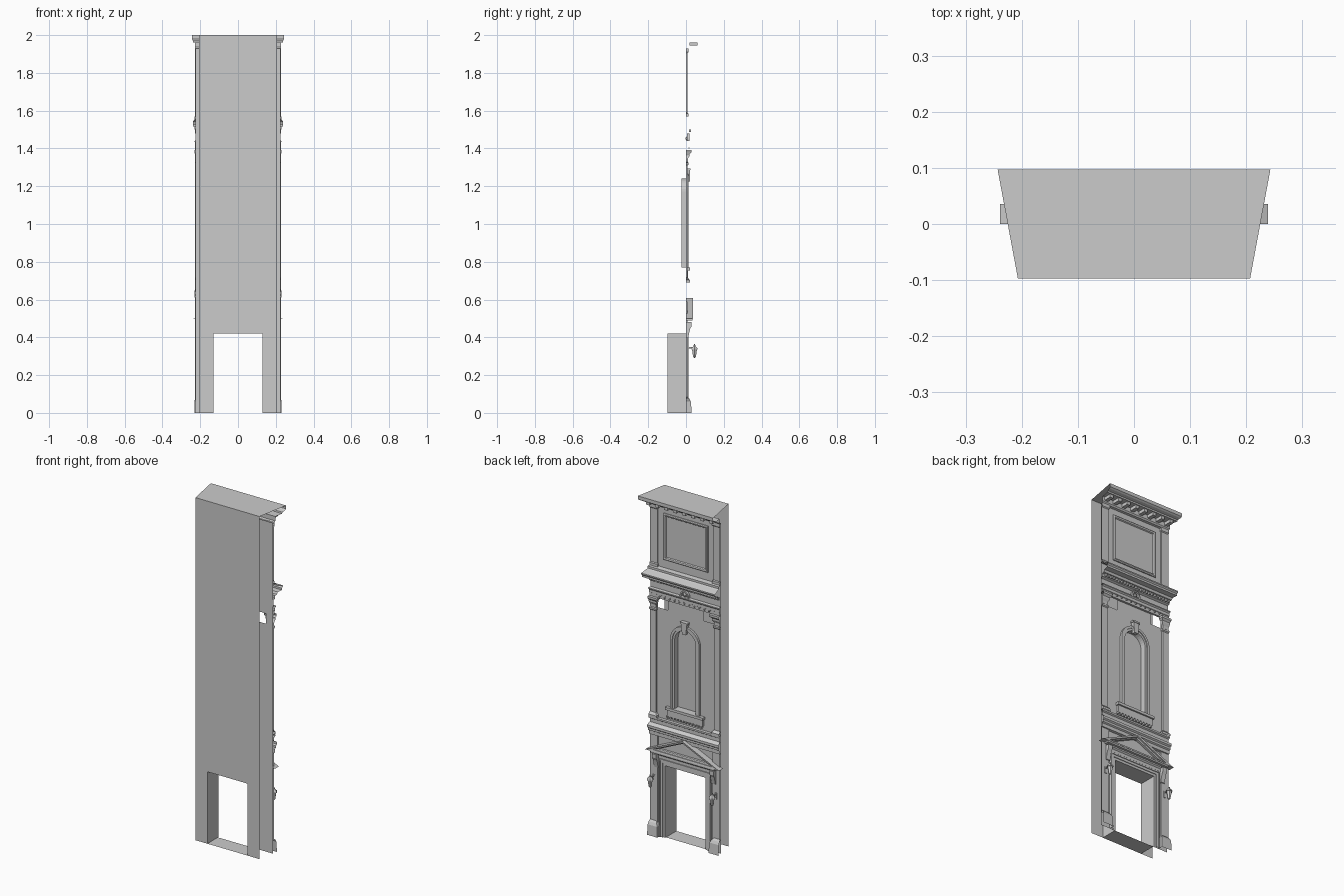
import bpy, bmesh, math
from mathutils import Vector

if "Cube" in bpy.data.objects:
    bpy.data.objects.remove(bpy.data.objects["Cube"])


def w(y):
    """Half width of the wedge-shaped bay at depth y."""
    return 0.225 + 0.186 * y


def mesh(name, verts, faces, mirror=False):
    bm = bmesh.new()
    for sx in ((1, -1) if mirror else (1,)):
        vs = [bm.verts.new((x * sx, y, z)) for x, y, z in verts]
        for f in faces:
            bm.faces.new([vs[i] for i in (f if sx > 0 else f[::-1])])
    bmesh.ops.remove_doubles(bm, verts=bm.verts[:], dist=1e-5)
    bmesh.ops.recalc_face_normals(bm, faces=bm.faces[:])
    if sum(f.normal.y * f.calc_area() for f in bm.faces) < -1e-6:
        bmesh.ops.reverse_faces(bm, faces=bm.faces[:])
    me = bpy.data.meshes.new(name)
    bm.to_mesh(me)
    bm.free()
    ob = bpy.data.objects.new(name, me)
    bpy.context.collection.objects.link(ob)
    return ob


def grid(name, rows, mirror=False, wrap=False):
    """Skin a list of equally long point rows."""
    n, k = len(rows), len(rows[0])
    faces = [(i * k + j, i * k + j + 1, (i + 1) % n * k + j + 1, (i + 1) % n * k + j)
             for i in range(n if wrap else n - 1) for j in range(k - 1)]
    return mesh(name, [p for r in rows for p in r], faces, mirror)


def run(name, prof, hw=None):
    """Horizontal moulding; open ends follow the wedge unless hw is given."""
    return grid(name, [[(-(hw or w(y)), y, z), (hw or w(y), y, z)] for y, z in prof])


def pilaster(name, xi, d0, prof):
    """Edge pilaster with mouldings returned on the inner side, both sides."""
    return grid(name, [[(xi - (y - d0), 0, z), (xi - (y - d0), y, z), (w(y), y, z)]
                       for y, z in prof], True)


def sweep(name, path, prof, closed=False):
    """Mitred sweep of (outward offset, y) along an xz path."""
    pts = [Vector(p) for p in path]
    n, rows = len(pts), []
    for i, p in enumerate(pts):
        a = pts[i - 1] if closed or i else None
        b = pts[(i + 1) % n] if closed or i < n - 1 else None
        ns = [Vector((-d.y, d.x)).normalized() for d in
              ([p - a] if a is not None else []) + ([b - p] if b is not None else [])]
        m = sum(ns, Vector((0, 0))).normalized()
        m /= m.dot(ns[0])
        rows.append([(p.x + m.x * o, y, p.y + m.y * o) for o, y in prof])
    return grid(name, rows, wrap=closed)


def boxes(name, items, mirror=False):
    """Blocks given as x0,x1,y0,y1,z0,z1."""
    vs, fs = [], []
    for x0, x1, y0, y1, z0, z1 in items:
        o = len(vs)
        vs += [(x, y, z) for x in (x0, x1) for y in (y0, y1) for z in (z0, z1)]
        fs += [tuple(o + i for i in f) for f in ((0, 1, 3, 2), (4, 6, 7, 5), (0, 4, 5, 1),
                                                 (2, 3, 7, 6), (0, 2, 6, 4), (1, 5, 7, 3))]
    return mesh(name, vs, fs, mirror)


def lathe(name, cx, cy, prof, sides=6, mirror=True):
    rows = [[(cx + r * math.cos(2 * math.pi * i / sides), cy + r * math.sin(2 * math.pi * i / sides), z)
             for r, z in prof] for i in range(sides)]
    return grid(name, rows, mirror, True)


def arch(r, z0, zs, seg=16):
    return [(-r, z0)] + [(-r * math.cos(math.pi * i / seg), zs + r * math.sin(math.pi * i / seg))
                         for i in range(seg + 1)] + [(r, z0)]


DX, DZ = 0.13, 0.42              # door opening
R, ZB, ZS = 0.068, 0.77, 1.172   # window niche
B = -0.097                       # back plane


def wall(name, y, rects):
    vs, fs = [], []
    for x0, x1, z0, z1 in rects:
        fs.append(tuple(range(len(vs), len(vs) + 4)))
        vs += [(x0, y, z0), (x1, y, z0), (x1, y, z1), (x0, y, z1)]
    return mesh(name, vs, fs, True)


# back plate and facade wall
W = w(0)
bp = wall("back_plate", B, [(DX, w(B), 0, DZ), (0, w(B), DZ, 2)])
bp.data.flip_normals()
wall("facade_wall", 0, [(DX, W, 0, DZ), (0, W, DZ, ZB), (0, W, ZS + R, 1.33),
                        (0, 0.115, 1.33, 1.39), (0.18, W, 1.33, 1.39), (0, W, 1.39, 1.93)])
half = [p for p in arch(R, ZB, ZS) if p[0] > -1e-6]
poly = half + [(W, ZB), (W, ZS + R)]
mesh("window_wall", [(x, 0, z) for x, z in poly], [tuple(range(len(poly)))], True)

# doorway
door = [(-DX, 0), (-DX, DZ), (DX, DZ), (DX, 0)]
sweep("door_reveal", door, [(0, B), (0, 0)], True)
sweep("door_frame", door, [(0, 0), (0, 0.006), (0.014, 0.006), (0.014, 0.01), (0.028, 0.01),
                           (0.028, 0.014), (0.036, 0.014), (0.036, 0)])

# lower storey piers, plinths and consoles
pilaster("lower_pier", 0.178, 0.008, [(0.008, 0.07), (0.008, 0.59)])
pilaster("pier_plinth", 0.175, 0.02, [(0.03, 0), (0.026, 0.06), (0.018, 0.075), (0.008, 0.085)])
cons = [(0, 0.395), (0.012, 0.4), (0.016, 0.42), (0.022, 0.445), (0.03, 0.46), (0.03, 0.482), (0, 0.482)]
n = len(cons)
mesh("door_console", [(x, y, z) for x in (0.172, 0.198) for y, z in cons],
     [tuple(range(n)), tuple(range(2 * n - 1, n - 1, -1))] +
     [(i, i + 1, n + i + 1, n + i) for i in range(n - 1)], True)

# door entablature and pediment
run("door_lintel", [(0, 0.456), (0.012, 0.458), (0.012, 0.475), (0.02, 0.482), (0.02, 0.49)], 0.17)
tri = [(-0.165, 0.515), (0, 0.59), (0.165, 0.515)]
sweep("pediment_cornice", tri, [(0, 0.008), (0, 0.022), (0.006, 0.026), (0.006, 0.034),
                                (0.016, 0.036), (0.016, 0)], True)
boxes("pediment_base", [(-0.205, 0.205, 0, 0.034, 0.49, 0.505)])
mesh("pediment_panel", [(x, 0.008, z) for x, z in tri], [(0, 1, 2)])

# string course between storeys
run("string_course", [(0, 0.583), (0.014, 0.585), (0.014, 0.605), (0.022, 0.61), (0.022, 0.622), (0.03, 0.628),
                      (0.03, 0.642), (0.016, 0.652), (0.01, 0.655), (0.01, 0.675), (0.018, 0.68),
                      (0.018, 0.69), (0, 0.69)])

# middle storey pilasters
pilaster("middle_pilaster", 0.188, 0.009, [
    (0.021, 0.69), (0.021, 0.703), (0.014, 0.71), (0.009, 0.716), (0.009, 1.31), (0.014, 1.315), (0.014, 1.324),
    (0.01, 1.328), (0.01, 1.345), (0.018, 1.36), (0.018, 1.37), (0.028, 1.38), (0.028, 1.392), (0, 1.392)])

# arched niche window
niche = arch(R, ZB, ZS)
sweep("niche_reveal", niche, [(0, -0.025), (0, 0)], True)
mesh("niche_back", [(x, -0.025, z) for x, z in niche], [tuple(range(len(niche)))])
sweep("niche_frame", niche, [(0, 0), (0, 0.008), (0.012, 0.008), (0.012, 0.013), (0.026, 0.013), (0.026, 0)])
key = [(-0.012, 1.225), (0.012, 1.225), (0.019, 1.285), (-0.019, 1.285)]
mesh("keystone", [(x, y, z) for y in (0, 0.02) for x, z in key],
     [(4, 5, 6, 7)] + [(i, (i + 1) % 4, 4 + (i + 1) % 4, 4 + i) for i in range(4)])
boxes("keystone_cap", [(-0.023, 0.023, 0, 0.023, 1.285, 1.295)])
boxes("window_sill", [(-0.122, 0.122, 0, 0.02, 0.755, 0.77), (-0.115, 0.115, 0, 0.011, 0.715, 0.755)])
boxes("sill_dentils", [(-0.11 + i * 0.02, -0.1 + i * 0.02, 0, 0.012, 0.703, 0.715) for i in range(12)])

# main entablature with ornament
run("main_entablature", [(0, 1.39), (0.012, 1.39), (0.012, 1.41), (0.015, 1.412), (0.015, 1.428), (0.022, 1.434),
                         (0.022, 1.44), (0.004, 1.442), (0.004, 1.478), (0.016, 1.484), (0.016, 1.5),
                         (0.03, 1.503), (0.036, 1.515), (0.066, 1.517), (0.066, 1.528), (0.073, 1.535),
                         (0.073, 1.542), (0.034, 1.552), (0.026, 1.556), (0.026, 1.568), (0, 1.572)])
boxes("entablature_dentils", [(-0.222 + i * 0.0185, -0.2125 + i * 0.0185, 0.016, 0.027, 1.488, 1.501)
                              for i in range(24)])
boxes("frieze_studs", [(x - 0.003, x + 0.003, 0.012, 0.019, 1.4, 1.406)
                       for x in [-0.16 + 0.032 * i for i in range(11)]])
sweep("frieze_arch", arch(0.02, 1.44, 1.45, 10), [(0, 0.004), (0, 0.018), (0.008, 0.018), (0.008, 0.004)])
lathe("frieze_boss", 0, 0.008, [(0.005, 1.441), (0.011, 1.448), (0.011, 1.458), (0.0, 1.466)], 8, False)

# upper storey
pilaster("upper_pilaster", 0.18, 0.008, [(0.012, 1.57), (0.012, 1.585), (0.008, 1.59), (0.008, 1.905),
                                         (0.013, 1.91), (0.013, 1.93)])
panel = [(-0.138, 1.625), (-0.138, 1.885), (0.138, 1.885), (0.138, 1.625)]
sweep("upper_panel_frame", panel, [(-0.012, 0.001), (-0.008, 0.007), (0, 0.009), (0.006, 0.006), (0.006, 0)], True)

# crowning cornice and brackets
run("top_cornice", [(0, 1.925), (0.012, 1.928), (0.018, 1.936), (0.018, 1.962), (0.068, 1.962), (0.07, 1.97),
                    (0.088, 1.974), (0.097, 1.98), (0.097, 2.0), (B, 2.0)])
boxes("cornice_brackets", [(x - 0.011, x + 0.011, 0.018, 0.062, 1.944, 1.962)
                           for x in [-0.203 + 0.058 * i for i in range(8)]])

# wall lanterns
lathe("lantern", 0.2, 0.045, [(0, 0.29), (0.007, 0.293), (0.009, 0.298), (0.015, 0.335), (0.019, 0.336),
                              (0.017, 0.343), (0.006, 0.354), (0.004, 0.362), (0, 0.366)])
boxes("lantern_arm", [(0.197, 0.203, 0.008, 0.045, 0.342, 0.348),
                      (0.193, 0.207, 0.008, 0.012, 0.315, 0.352)], True)
